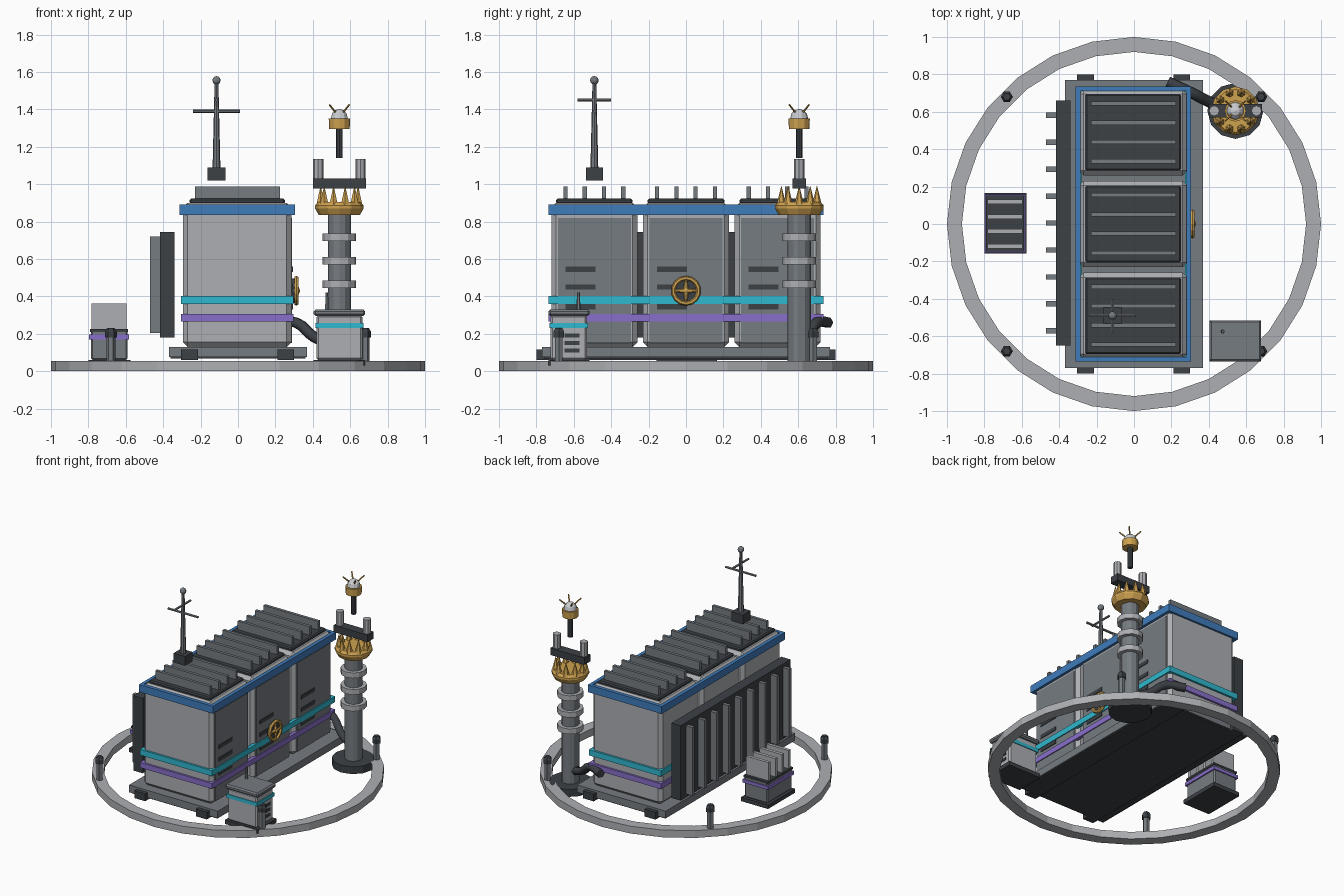
import bpy, bmesh, math
from mathutils import Vector

cube = bpy.data.objects.get("Cube")
if cube:
    bpy.data.objects.remove(cube, do_unlink=True)


def material(name, r, g, b):
    m = bpy.data.materials.new(name)
    m.use_nodes = True
    m.diffuse_color = (r, g, b, 1)
    node = next(n for n in m.node_tree.nodes if n.type == 'BSDF_PRINCIPLED')
    node.inputs["Base Color"].default_value = (r, g, b, 1)
    return m


PALE = material("pale grey", 0.42, 0.43, 0.45)
STEEL = material("steel grey", 0.18, 0.2, 0.22)
DARK = material("charcoal", 0.045, 0.052, 0.06)
BLUE = material("blue", 0.05, 0.2, 0.5)
CYAN = material("cyan", 0.03, 0.48, 0.62)
PURPLE = material("violet", 0.25, 0.16, 0.6)
GOLD = material("gold", 0.62, 0.36, 0.08)
WHITE = material("off white", 0.6, 0.61, 0.63)


def finish(name, bm, mat):
    bmesh.ops.recalc_face_normals(bm, faces=bm.faces)
    me = bpy.data.meshes.new(name)
    bm.to_mesh(me)
    bm.free()
    me.materials.append(mat)
    ob = bpy.data.objects.new(name, me)
    bpy.context.collection.objects.link(ob)
    return ob


def box(name, x, y, z, mat, bevel=0):
    """Box from (min, max) pairs on each axis."""
    bm = bmesh.new()
    bmesh.ops.create_cube(bm, size=1)
    for v in bm.verts:
        v.co = [sum(r) / 2 + c * (r[1] - r[0]) for r, c in zip((x, y, z), v.co)]
    if bevel:
        bmesh.ops.bevel(bm, geom=bm.edges[:], offset=bevel, segments=1, affect='EDGES')
    return finish(name, bm, mat)


def around(c, half):
    return (c - half, c + half)


def lathe(name, at, profile, mat, sides=12, closed=False):
    """Spin (radius, height) points about a vertical axis."""
    bm = bmesh.new()
    rings = []
    for r, z in profile:
        rings.append([bm.verts.new((at[0] + r * math.cos(a), at[1] + r * math.sin(a), z))
                      for a in (math.tau * i / sides for i in range(sides))])
    pairs = list(zip(rings, rings[1:]))
    if closed:
        pairs.append((rings[-1], rings[0]))
    else:
        bm.faces.new(rings[0])
        bm.faces.new(rings[-1])
    for a, b in pairs:
        for i in range(sides):
            j = (i + 1) % sides
            bm.faces.new((a[i], a[j], b[j], b[i]))
    return finish(name, bm, mat)


def rod(name, a, b, r1, r2, mat, sides=8):
    """Straight, possibly tapered rod between two points."""
    a, b = Vector(a), Vector(b)
    bm = bmesh.new()
    bmesh.ops.create_cone(bm, cap_ends=True, segments=sides, radius1=r1, radius2=r2,
                          depth=(b - a).length)
    ob = finish(name, bm, mat)
    ob.location = (a + b) / 2
    ob.rotation_euler = (b - a).to_track_quat('Z', 'Y').to_euler()
    return ob


def ball(name, at, r, mat):
    bm = bmesh.new()
    bmesh.ops.create_uvsphere(bm, u_segments=10, v_segments=6, radius=r)
    ob = finish(name, bm, mat)
    ob.location = at
    return ob


def band(name, x, y, z, mat, t=0.025):
    """Rectangular frame wrapped around a body."""
    box(name + "_front", x, (y[0], y[0] + t), z, mat)
    box(name + "_back", x, (y[1] - t, y[1]), z, mat)
    box(name + "_right", (x[0], x[0] + t), (y[0] + t, y[1] - t), z, mat)
    box(name + "_left", (x[1] - t, x[1]), (y[0] + t, y[1] - t), z, mat)


# Ground ring with four marker posts
lathe("ground_ring", (0, 0), [(0.92, 0), (1, 0), (1, 0.055), (0.92, 0.055)], PALE, 28, True)
for sx in (-1, 1):
    for sy in (-1, 1):
        at = (sx * 0.68, sy * 0.68)
        lathe("marker_post", at, [(0.024, 0.04), (0.024, 0.18)], STEEL, 6)
        lathe("marker_cap", at, [(0.032, 0.18), (0.032, 0.21), (0.02, 0.23)], DARK, 6)

# Deck and skids
box("deck", (-0.37, 0.37), (-0.77, 0.77), (0.075, 0.13), STEEL)
box("deck_underside", (-0.36, 0.36), (-0.76, 0.76), (0.068, 0.075), DARK)
for x in (-0.26, 0.255):
    box("skid", around(x, 0.045), (-0.8, 0.8), (0.06, 0.115), DARK)

# Three cabinet modules with side panels, vents and roof fins
for cy in (-0.49, 0, 0.49):
    box("cabinet", (-0.295, 0.285), around(cy, 0.23), (0.13, 0.9), PALE, 0.025)
    box("side_panel", (0.28, 0.29), around(cy, 0.195), (0.15, 0.82), STEEL)
    for z in (0.545, 0.45, 0.345):
        box("vent_slot", (0.285, 0.295), around(cy - 0.075, 0.08), around(z, 0.014), DARK)
    box("roof_plate", (-0.26, 0.25), around(cy, 0.205), (0.895, 0.922), DARK, 0.008)
    for i in range(4):
        box("roof_fin", (-0.23, 0.225), around(cy + (i - 1.5) * 0.103, 0.011),
            (0.915, 0.987), STEEL)

# Coloured bands around all modules
band("roof_band", (-0.312, 0.305), (-0.735, 0.735), (0.835, 0.89), BLUE)
band("upper_band", (-0.305, 0.297), (-0.735, 0.735), (0.36, 0.403), CYAN)
band("lower_band", (-0.305, 0.297), (-0.735, 0.735), (0.265, 0.305), PURPLE)

# Hatch wheel on the left side
rod("wheel_disc", (0.28, 0, 0.43), (0.308, 0, 0.43), 0.066, 0.066, DARK, 12)
bpy.ops.mesh.primitive_torus_add(major_segments=14, minor_segments=6, major_radius=0.068,
                                 minor_radius=0.012, location=(0.312, 0, 0.43),
                                 rotation=(0, math.pi / 2, 0))
rim = bpy.context.object
rim.name = "wheel_rim"
rim.data.materials.append(GOLD)
for k in range(4):
    a = k * math.pi / 2
    rod("wheel_spoke", (0.314, 0, 0.43),
        (0.314, 0.062 * math.cos(a), 0.43 + 0.062 * math.sin(a)), 0.016, 0.005, GOLD, 6)
ball("wheel_hub", (0.315, 0, 0.43), 0.018, GOLD)

# Radiator on the right side
box("radiator_back", (-0.418, -0.34), (-0.65, 0.66), (0.18, 0.745), DARK)
for i in range(9):
    box("radiator_fin", (-0.47, -0.415), around(0.005 + (i - 4) * 0.144, 0.014),
        (0.205, 0.72), STEEL)

# Roof mast
MX, MY = -0.115, -0.49
box("mast_base", around(MX, 0.048), around(MY, 0.045), (1.02, 1.09), DARK)
rod("mast", (MX, MY, 1.09), (MX, MY, 1.55), 0.021, 0.01, STEEL)
rod("mast_wide_arm", (MX - 0.125, MY, 1.39), (MX + 0.125, MY, 1.39), 0.009, 0.009, STEEL, 6)
rod("mast_short_arm", (MX, MY - 0.09, 1.45), (MX, MY + 0.09, 1.45), 0.008, 0.008, STEEL, 6)
ball("mast_tip", (MX, MY, 1.555), 0.023, STEEL)

# Beacon tower
T = TX, TY = 0.542, 0.605
lathe("tower_foot", T, [(0.15, 0), (0.15, 0.055)], DARK)
lathe("tower_column", T, [(0.062, 0.05), (0.062, 0.85)], STEEL)
for z in (0.465, 0.59, 0.715):
    lathe("tower_collar", T, [(0.09, z - 0.02), (0.09, z + 0.02)], PALE)
lathe("crown", T, [(0.11, 0.835), (0.13, 0.87), (0.13, 0.885), (0.115, 0.905)], GOLD)
for i in range(10):
    a = math.tau * i / 10
    x, y = TX + 0.1 * math.cos(a), TY + 0.1 * math.sin(a)
    rod("crown_spike", (x, y, 0.89), (x, y, 0.99), 0.026, 0.001, GOLD, 6)
box("fork_beam", around(TX, 0.142), around(TY, 0.036), (0.978, 1.03), DARK)
for s in (-1, 1):
    lathe("fork_post", (TX + s * 0.113, TY), [(0.028, 1.02), (0.028, 1.135)], PALE, 8)
lathe("beacon_stem", T, [(0.018, 1.14), (0.018, 1.31)], DARK, 8)
lathe("beacon_cup", T, [(0.055, 1.295), (0.057, 1.35)], GOLD)
ball("beacon_dome", (TX, TY, 1.355), 0.047, WHITE)
for k in range(4):
    a = math.pi / 4 + k * math.pi / 2
    c, s = math.cos(a), math.sin(a)
    rod("beacon_prong", (TX + 0.025 * c, TY + 0.025 * s, 1.38),
        (TX + 0.075 * c, TY + 0.075 * s, 1.425), 0.006, 0.005, GOLD, 6)

# Hose from the cabinets to the tower
curve = bpy.data.curves.new("hose", 'CURVE')
curve.dimensions = '3D'
curve.bevel_depth = 0.03
curve.bevel_resolution = 1
curve.resolution_u = 4
curve.use_fill_caps = True
spline = curve.splines.new('BEZIER')
path = [(0.18, 0.76, 0.26), (0.31, 0.7, 0.26), (0.41, 0.65, 0.18), (0.52, 0.61, 0.14)]
spline.bezier_points.add(len(path) - 1)
for p, co in zip(spline.bezier_points, path):
    p.co = co
    p.handle_left_type = p.handle_right_type = 'AUTO'
curve.materials.append(DARK)
bpy.context.collection.objects.link(bpy.data.objects.new("hose", curve))

# Supply box at the front left
box("supply_base", (0.405, 0.68), (-0.735, -0.515), (0.03, 0.06), DARK)
box("supply_body", (0.42, 0.665), (-0.725, -0.53), (0.06, 0.3), PALE, 0.01)
box("supply_lid", (0.405, 0.68), (-0.735, -0.515), (0.295, 0.33), STEEL, 0.01)
band("supply_band", (0.414, 0.671), (-0.731, -0.524), (0.23, 0.257), CYAN)
for z in (0.11, 0.15, 0.19):
    box("supply_vent", (0.66, 0.669), (-0.65, -0.57), around(z, 0.011), DARK)
rod("supply_lever", (0.475, -0.575, 0.32), (0.475, -0.575, 0.42), 0.011, 0.008, STEEL, 6)

# Louvred unit on the right
box("unit_base", (-0.8, -0.575), (-0.157, 0.165), (0.03, 0.06), DARK)
box("unit_body", (-0.785, -0.592), (-0.145, 0.15), (0.06, 0.22), STEEL, 0.008)
band("unit_band", (-0.796, -0.582), (-0.153, 0.158), (0.17, 0.195), PURPLE)
box("unit_top", (-0.79, -0.587), (-0.148, 0.153), (0.21, 0.225), DARK)
for i in range(4):
    box("unit_louvre", (-0.782, -0.595), around((i - 1.5) * 0.08, 0.012), (0.22, 0.362), PALE)
